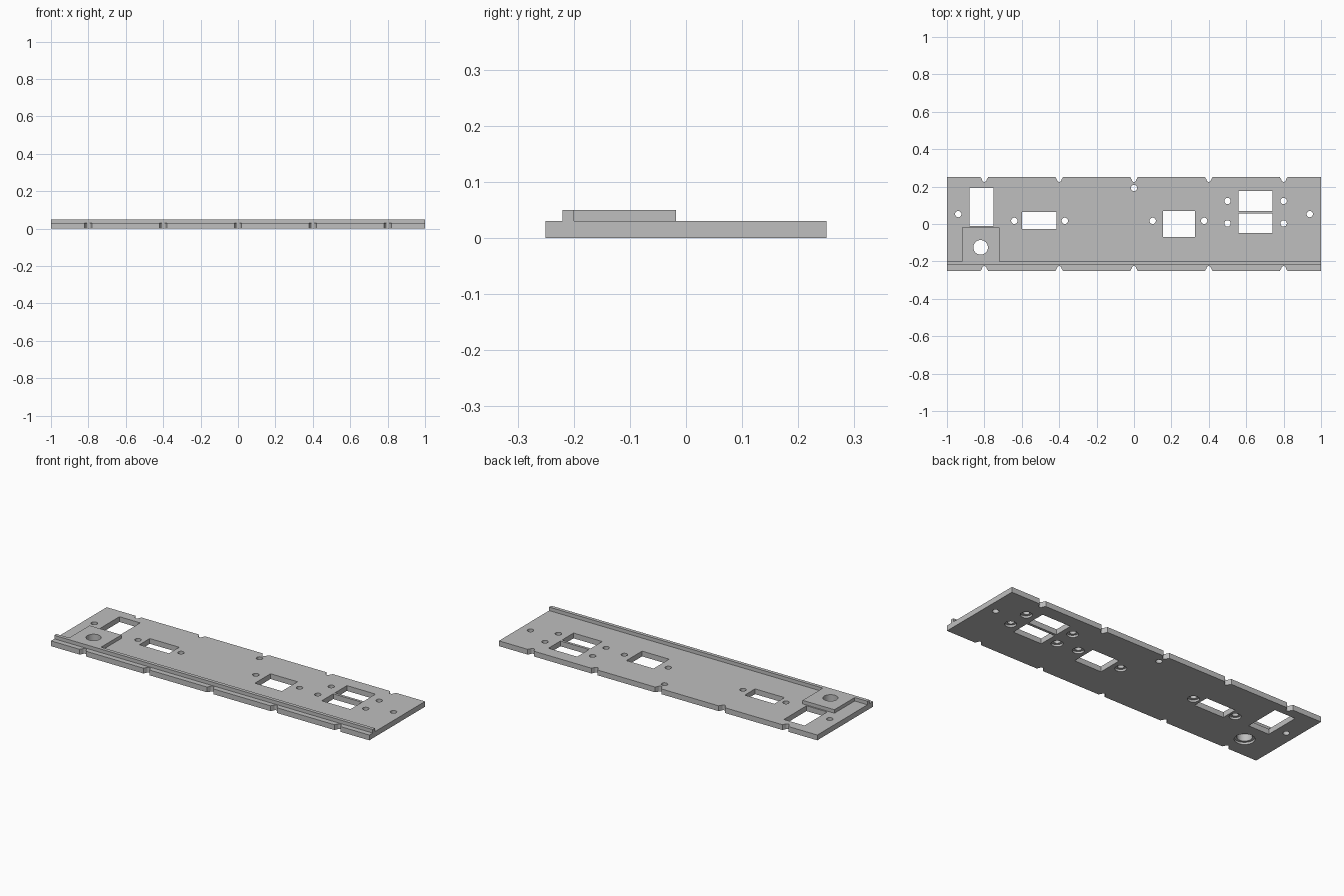
import bpy
import math

cube = bpy.data.objects.get("Cube")
if cube:
    bpy.data.objects.remove(cube, do_unlink=True)

grey = bpy.data.materials.new("light grey")
grey.use_nodes = True
grey.diffuse_color = (0.52, 0.52, 0.52, 1)
grey.node_tree.nodes["Principled BSDF"].inputs["Base Color"].default_value = grey.diffuse_color

THICK, TOP = 0.03, 0.05


def prisms(name, outlines, z0, z1):
    """One object made of upright prisms over counter-clockwise outlines."""
    verts, faces = [], []
    for pts in outlines:
        n, b = len(pts), len(verts)
        verts += [(x, y, z0) for x, y in pts] + [(x, y, z1) for x, y in pts]
        faces += [tuple(range(b + n - 1, b - 1, -1)), tuple(range(b + n, b + 2 * n))]
        faces += [(b + i, b + (i + 1) % n, b + n + (i + 1) % n, b + n + i) for i in range(n)]
    mesh = bpy.data.meshes.new(name)
    mesh.from_pydata(verts, [], faces)
    mesh.materials.append(grey)
    obj = bpy.data.objects.new(name, mesh)
    bpy.context.collection.objects.link(obj)
    return obj


def rect(x0, x1, y0, y1):
    return [(x0, y0), (x1, y0), (x1, y1), (x0, y1)]


def circle(x, y, r, n=32):
    return [(x + r * math.cos(math.tau * i / n), y + r * math.sin(math.tau * i / n))
            for i in range(n)]


def notch(x, s):
    """Flared slot with a rounded end in the edge on side s."""
    r = 0.012
    arc = [(r * math.cos(math.pi * i / 8), -0.237 + r * math.sin(math.pi * i / 8))
           for i in range(9)]
    pts = [(-0.02, -0.27), (0.02, -0.27), (0.02, -0.25)] + arc + [(-0.02, -0.25)]
    return [(x - s * px, -s * py) for px, py in pts]


def combine(target, tool, operation):
    """Apply a boolean and remove the tool."""
    mod = target.modifiers.new(operation, 'BOOLEAN')
    mod.operation, mod.solver, mod.object = operation, 'EXACT', tool
    bpy.context.view_layer.update()
    graph = bpy.context.evaluated_depsgraph_get()
    mesh = bpy.data.meshes.new_from_object(target.evaluated_get(graph))
    target.modifiers.clear()
    target.data = mesh
    bpy.data.objects.remove(tool, do_unlink=True)


# Panel with its long rib and the raised pad in the front corner
panel = prisms("mounting_panel", [rect(-1, 1, -0.25, 0.25)], 0, THICK)
rib = prisms("rib", [rect(-1, 1, -0.22, -0.2)], 0.01, TOP)
combine(panel, rib, 'UNION')
pad = prisms("pad", [rect(-0.92, -0.72, -0.21, -0.018)], 0.01, TOP)
combine(panel, pad, 'UNION')

# Rectangular openings and edge notches
openings = [rect(-0.88, -0.75, -0.01, 0.193), rect(-0.6, -0.415, -0.027, 0.065),
            rect(0.155, 0.325, -0.07, 0.07), rect(0.56, 0.74, 0.07, 0.177),
            rect(0.56, 0.74, -0.048, 0.055)]
notches = [notch(0.4 * i, s) for i in range(-2, 3) for s in (-1, 1)]
combine(panel, prisms("opening_cutter", openings + notches, -0.1, 0.1), 'DIFFERENCE')

# Round holes; those beside the openings and in the pad are recessed underneath
plain = [(-0.94, 0.053), (0.94, 0.053), (0, 0.193)]
recessed = [(x, 0.017) for x in (-0.64, -0.37, 0.1, 0.375)]
recessed += [(x, y) for x in (0.5, 0.8) for y in (0.003, 0.123)]
pad_hole = (-0.82, -0.125)
holes = [circle(x, y, 0.017, 24) for x, y in plain + recessed] + [circle(*pad_hole, 0.039)]
combine(panel, prisms("hole_cutter", holes, -0.1, 0.1), 'DIFFERENCE')
recesses = [circle(x, y, 0.03, 24) for x, y in recessed] + [circle(*pad_hole, 0.052)]
combine(panel, prisms("recess_cutter", recesses, -0.1, 0.012), 'DIFFERENCE')

# Smooth the bores, keep the edges sharp
bpy.ops.object.select_all(action='DESELECT')
panel.select_set(True)
bpy.context.view_layer.objects.active = panel
bpy.ops.object.shade_smooth_by_angle(angle=math.radians(30))
